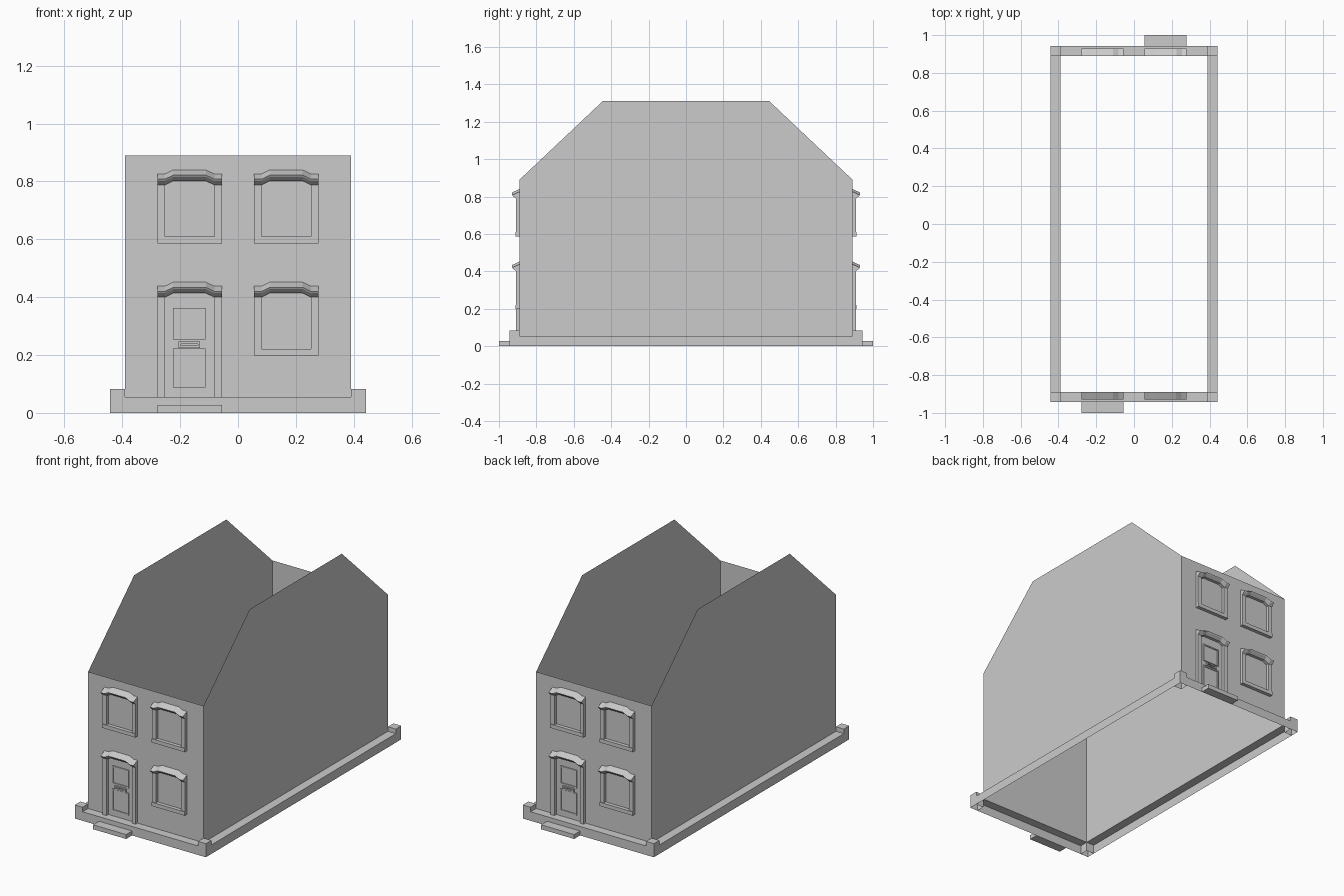
import bpy, bmesh

if "Cube" in bpy.data.objects:
    bpy.data.objects.remove(bpy.data.objects["Cube"])

X, Y, B = 0.39, 0.89, 0.055      # half width, half depth, wall base
XO, YO = 0.443, 0.943            # outer plinth


def make(name, verts, faces, turn=1):
    me = bpy.data.meshes.new(name)
    me.from_pydata([(turn * x, turn * y, z) for x, y, z in verts], [], faces)
    ob = bpy.data.objects.new(name, me)
    bpy.context.collection.objects.link(ob)
    return ob


def box(name, x0, x1, y0, y1, z0, z1, turn=1, bottom=True):
    v = [(x, y, z) for z in (z0, z1) for x, y in ((x0, y0), (x1, y0), (x1, y1), (x0, y1))]
    f = [(0, 1, 5, 4), (1, 2, 6, 5), (2, 3, 7, 6), (3, 0, 4, 7), (4, 5, 6, 7)]
    if bottom:
        f.append((3, 2, 1, 0))
    return make(name, v, f, turn)


def relief(name, x0, x1, z0, z1, depth, turn):
    return box(name, x0, x1, -Y - depth, -Y, z0, z1, turn)


def loft(name, rings, turn):
    n = len(rings[0])
    v = [p for r in rings for p in r]
    f = [(i * n + j, i * n + (j + 1) % n, (i + 1) * n + (j + 1) % n, (i + 1) * n + j)
         for i in range(len(rings) - 1) for j in range(n)]
    f += [tuple(range(n))[::-1], tuple(range(len(v) - n, len(v)))]
    ob = make(name, v, f, turn)
    bm = bmesh.new()
    bm.from_mesh(ob.data)
    bmesh.ops.recalc_face_normals(bm, faces=bm.faces)
    bm.to_mesh(ob.data)
    bm.free()


def surround(name, x, z, turn, foot):
    # two jambs and a shallow arched hood; z is the hood's lower edge
    relief(name + "_jamb_left", x, x + 0.026, foot, z + 0.005, 0.018, turn)
    relief(name + "_jamb_right", x + 0.197, x + 0.223, foot, z + 0.005, 0.018, turn)
    profile = [(0, 0.038), (0.039, 0.020), (0.035, 0.014), (0.018, 0), (0, 0)]
    arch = [(0, 0), (0.026, 0), (0.055, 0.014), (0.168, 0.014), (0.197, 0), (0.223, 0)]
    loft(name + "_hood", [[(x + a, -Y - d, z + h + r) for d, h in profile] for a, r in arch], turn)


def window(name, x, z, turn):
    relief(name + "_sill", x, x + 0.223, z, z + 0.023, 0.022, turn)
    surround(name, x, z + 0.202, turn, z + 0.023)


def panel(name, x0, x1, z0, z1, d, turn):
    # raised moulding with a flat field inside
    w = 0.008
    v = [(x, y, z) for a, y in ((0, -Y), (0, -Y - d), (w, -Y - d), (w, -Y - 0.001))
         for x, z in ((x0 + a, z0 + a), (x1 - a, z0 + a), (x1 - a, z1 - a), (x0 + a, z1 - a))]
    f = [(4 * k + j, 4 * k + (j + 1) % 4, 4 * k + 4 + (j + 1) % 4, 4 * k + 4 + j)
         for k in range(3) for j in range(4)] + [(12, 13, 14, 15)]
    make(name, v, f, turn)


for side, t in (("front", 1), ("back", -1)):
    # open-topped shell: one facade and one gable wall per half turn
    make(side + "_wall", [(-X, -Y, B), (X, -Y, B), (X, -Y, 0.89), (-X, -Y, 0.89)], [(0, 1, 2, 3)], t)
    make(side + "_gable_wall", [(X, y, z) for y, z in
         ((-Y, B), (Y, B), (Y, 0.89), (0.445, 1.31), (-0.445, 1.31), (-Y, 0.89))], [tuple(range(6))], t)

    # hollow plinth strips and corner blocks
    make(side + "_plinth", [(-X, -YO, 0), (X, -YO, 0), (X, -YO, B), (-X, -YO, B), (X, -Y, B), (-X, -Y, B)],
         [(0, 1, 2, 3), (3, 2, 4, 5)], t)
    make(side + "_side_plinth", [(XO, -Y, 0), (XO, Y, 0), (XO, Y, B), (XO, -Y, B), (X, Y, B), (X, -Y, B)],
         [(0, 1, 2, 3), (3, 2, 4, 5)], t)
    box(side + "_corner_left", -XO, -X, -YO, -Y, 0, 0.083, t, False)
    box(side + "_corner_right", X, XO, -YO, -Y, 0, 0.083, t, False)
    box(side + "_doorstep", -0.279, -0.056, -1, -YO, 0, 0.027, t)

    # windows
    window(side + "_upper_left_window", -0.279, 0.586, t)
    window(side + "_upper_right_window", 0.055, 0.586, t)
    window(side + "_lower_right_window", 0.055, 0.198, t)

    # door
    surround(side + "_door", -0.279, 0.400, t, B)
    panel(side + "_door_upper_panel", -0.225, -0.112, 0.253, 0.363, 0.006, t)
    panel(side + "_door_lower_panel", -0.225, -0.112, 0.088, 0.222, 0.006, t)
    panel(side + "_letter_slot", -0.205, -0.131, 0.225, 0.247, 0.010, t)
